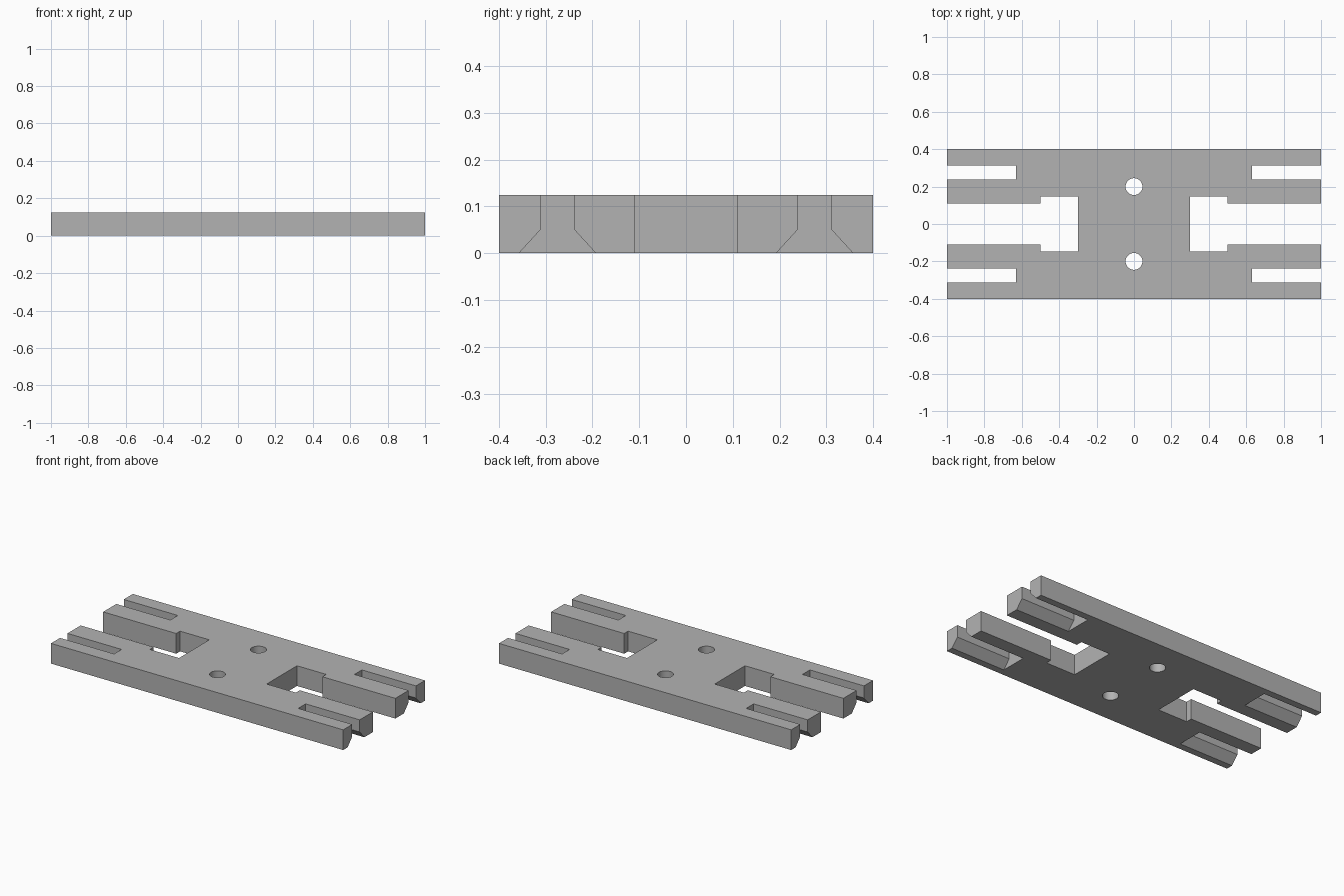
import bpy, bmesh, math

if "Cube" in bpy.data.objects:
    bpy.data.objects.remove(bpy.data.objects["Cube"])

H = 0.125   # plate thickness

grey = bpy.data.materials.new("plain grey")
grey.diffuse_color = (0.45, 0.45, 0.45, 1)
grey.use_nodes = True
grey.node_tree.nodes["Principled BSDF"].inputs["Base Color"].default_value = grey.diffuse_color


def prism(name, profile, direction, hidden=True):
    """Extrude a closed outline of 3D points along a direction."""
    bm = bmesh.new()
    face = bm.faces.new([bm.verts.new(p) for p in profile])
    ext = bmesh.ops.extrude_face_region(bm, geom=[face])
    verts = [v for v in ext["geom"] if isinstance(v, bmesh.types.BMVert)]
    bmesh.ops.translate(bm, verts=verts, vec=direction)
    bmesh.ops.recalc_face_normals(bm, faces=bm.faces)
    mesh = bpy.data.meshes.new(name)
    bm.to_mesh(mesh)
    bm.free()
    mesh.materials.append(grey)
    obj = bpy.data.objects.new(name, mesh)
    bpy.context.collection.objects.link(obj)
    obj.hide_render = hidden
    return obj


cutters = []

# plate
plate = prism("plate", [(-1, -0.4, 0), (1, -0.4, 0), (1, 0.4, 0), (-1, 0.4, 0)],
              (0, 0, H), hidden=False)

for sx in (-1, 1):
    # T-shaped end opening: narrow channel leading to a wider pocket
    half = [(1.1, 0.11), (0.5, 0.11), (0.5, 0.148), (0.3, 0.148)]
    outline = half + [(x, -y) for x, y in reversed(half)]
    cutters.append(prism("end_opening_cutter", [(sx * x, y, -0.1) for x, y in outline],
                         (0, 0, 0.4)))
    # slots that flare out towards the underside
    for sy in (-1, 1):
        side = [(0.0365, 0.3), (0.0365, 0.05), (0.0915, -0.01)]
        section = side + [(-y, z) for y, z in reversed(side)]
        cutters.append(prism("flared_slot_cutter",
                             [(sx * 0.63, sy * 0.275 + y, z) for y, z in section],
                             (sx * 0.5, 0, 0)))

# round through holes
for sy in (-1, 1):
    ring = [(0.045 * math.cos(i * math.tau / 32),
             sy * 0.2 + 0.045 * math.sin(i * math.tau / 32), -0.1) for i in range(32)]
    cutters.append(prism("hole_cutter", ring, (0, 0, 0.4)))

# cut everything out of the plate, then remove the cutters
for cutter in cutters:
    mod = plate.modifiers.new("cut", 'BOOLEAN')
    mod.operation = 'DIFFERENCE'
    mod.solver = 'EXACT'
    mod.object = cutter
bpy.context.view_layer.objects.active = plate
plate.select_set(True)
for mod in list(plate.modifiers):
    bpy.ops.object.modifier_apply(modifier=mod.name)
for cutter in cutters:
    bpy.data.objects.remove(cutter)

bpy.ops.object.shade_smooth_by_angle(angle=math.radians(30))
